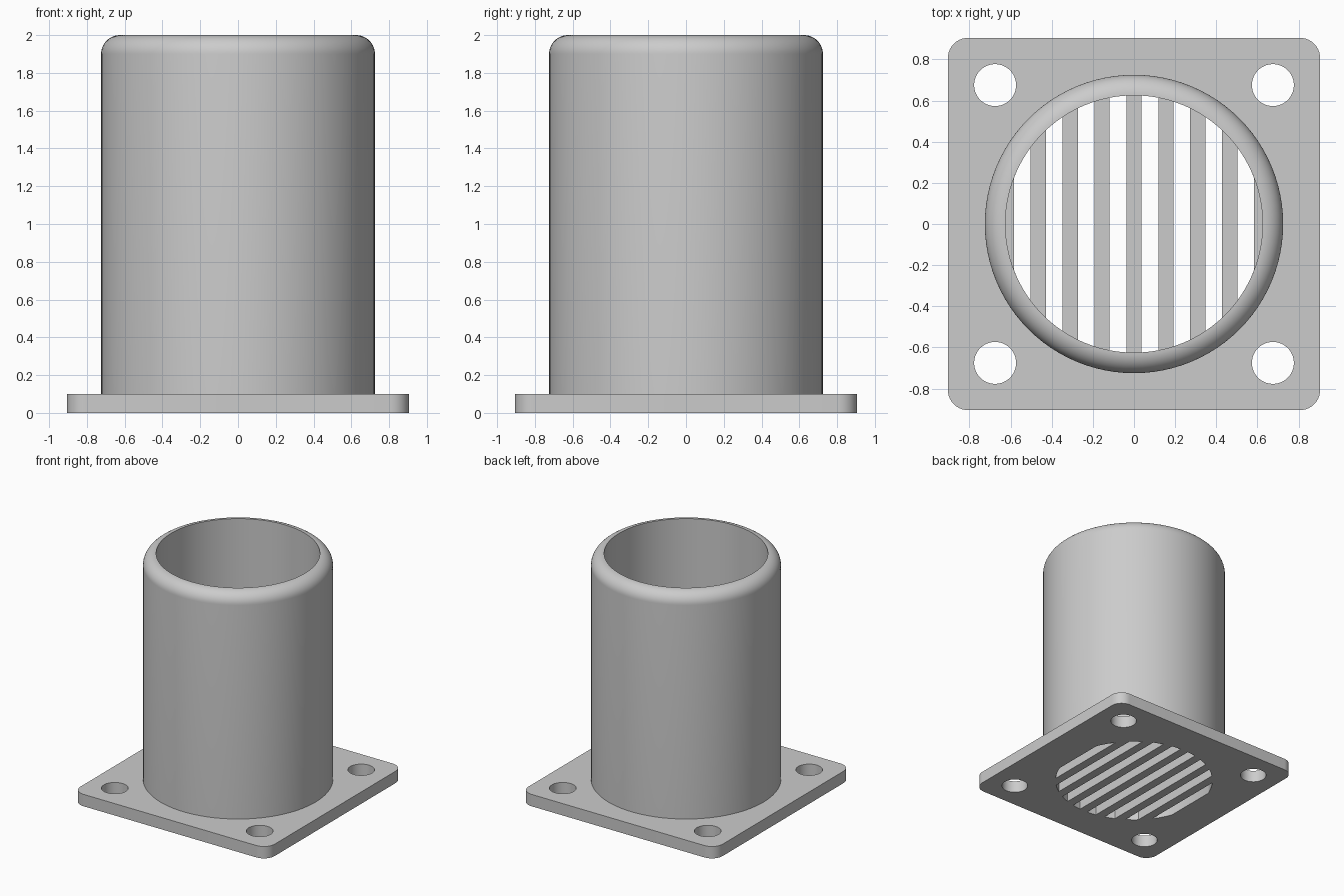
import bpy, bmesh
from math import sin, cos, pi, sqrt

cube = bpy.data.objects.get("Cube")
if cube:
    bpy.data.objects.remove(cube, do_unlink=True)

PLATE_HALF, PLATE_TOP, CORNER = 0.905, 0.1, 0.1
OUTER, INNER, HEIGHT = 0.725, 0.625, 2.0
SEGMENTS = 96

grey = bpy.data.materials.new("light_grey")
grey.use_nodes = True
colour = (0.6, 0.6, 0.6, 1)
grey.diffuse_color = colour
grey.node_tree.nodes["Principled BSDF"].inputs["Base Color"].default_value = colour


def make_object(name, bm):
    bmesh.ops.recalc_face_normals(bm, faces=bm.faces)
    mesh = bpy.data.meshes.new(name)
    bm.to_mesh(mesh)
    bm.free()
    mesh.materials.append(grey)
    obj = bpy.data.objects.new(name, mesh)
    bpy.context.collection.objects.link(obj)
    return obj


def smooth(obj):
    bpy.ops.object.select_all(action='DESELECT')
    obj.select_set(True)
    bpy.context.view_layer.objects.active = obj
    bpy.ops.object.shade_smooth_by_angle(angle=pi / 6)


def arc(cx, cy, r, start, end, steps):
    angles = [start + (end - start) * i / steps for i in range(steps + 1)]
    return [(cx + r * cos(a), cy + r * sin(a)) for a in angles]


def prism(bm, outline, z0, z1):
    face = bm.faces.new([bm.verts.new((x, y, z0)) for x, y in outline])
    top = bmesh.ops.extrude_face_region(bm, geom=[face])["geom"]
    verts = [v for v in top if isinstance(v, bmesh.types.BMVert)]
    bmesh.ops.translate(bm, verts=verts, vec=(0, 0, z1 - z0))


# Square flange with rounded corners
bm = bmesh.new()
outline = []
c = PLATE_HALF - CORNER
for i, (sx, sy) in enumerate([(1, 1), (-1, 1), (-1, -1), (1, -1)]):
    outline += arc(sx * c, sy * c, CORNER, i * pi / 2, (i + 1) * pi / 2, 10)
prism(bm, outline, 0, PLATE_TOP)
flange = make_object("flange_with_grille", bm)

# Cutter: four bolt holes and eight vent slots ending on the bore circle
bm = bmesh.new()
for sx in (-1, 1):
    for sy in (-1, 1):
        hole = arc(sx * 0.675, sy * 0.675, 0.102, 0, 2 * pi, 48)[:-1]
        prism(bm, hole, -0.1, 0.2)
PITCH, SLOT = 0.155, 0.081
for i in range(8):
    left = (i - 3.5) * PITCH - SLOT / 2
    xs = [left + SLOT * k / 6 for k in range(7)]
    ends = [(x, sqrt(INNER ** 2 - x * x)) for x in xs]
    prism(bm, ends + [(x, -y) for x, y in reversed(ends)], -0.1, 0.2)
cutter = make_object("flange_cutter", bm)
cutter.hide_render = True

cut = flange.modifiers.new("openings", 'BOOLEAN')
cut.operation = 'DIFFERENCE'
cut.solver = 'EXACT'
cut.object = cutter
bpy.context.view_layer.objects.active = flange
bpy.ops.object.modifier_apply(modifier=cut.name)
bpy.data.objects.remove(cutter, do_unlink=True)
smooth(flange)

# Tube with a rounded outer lip, lathed around the vertical axis
bm = bmesh.new()
lip = OUTER - INNER
profile = [(OUTER, PLATE_TOP)]
profile += arc(INNER, HEIGHT - lip, lip, 0, pi / 2, 12)
profile += [(INNER, PLATE_TOP)]
verts = [bm.verts.new((r, 0, z)) for r, z in profile]
edges = [bm.edges.new(pair) for pair in zip(verts, verts[1:])]
bmesh.ops.spin(bm, geom=verts + edges, cent=(0, 0, 0), axis=(0, 0, 1),
               angle=2 * pi, steps=SEGMENTS, use_merge=True)
bmesh.ops.remove_doubles(bm, verts=bm.verts, dist=0.0001)
tube = make_object("tube", bm)
smooth(tube)
